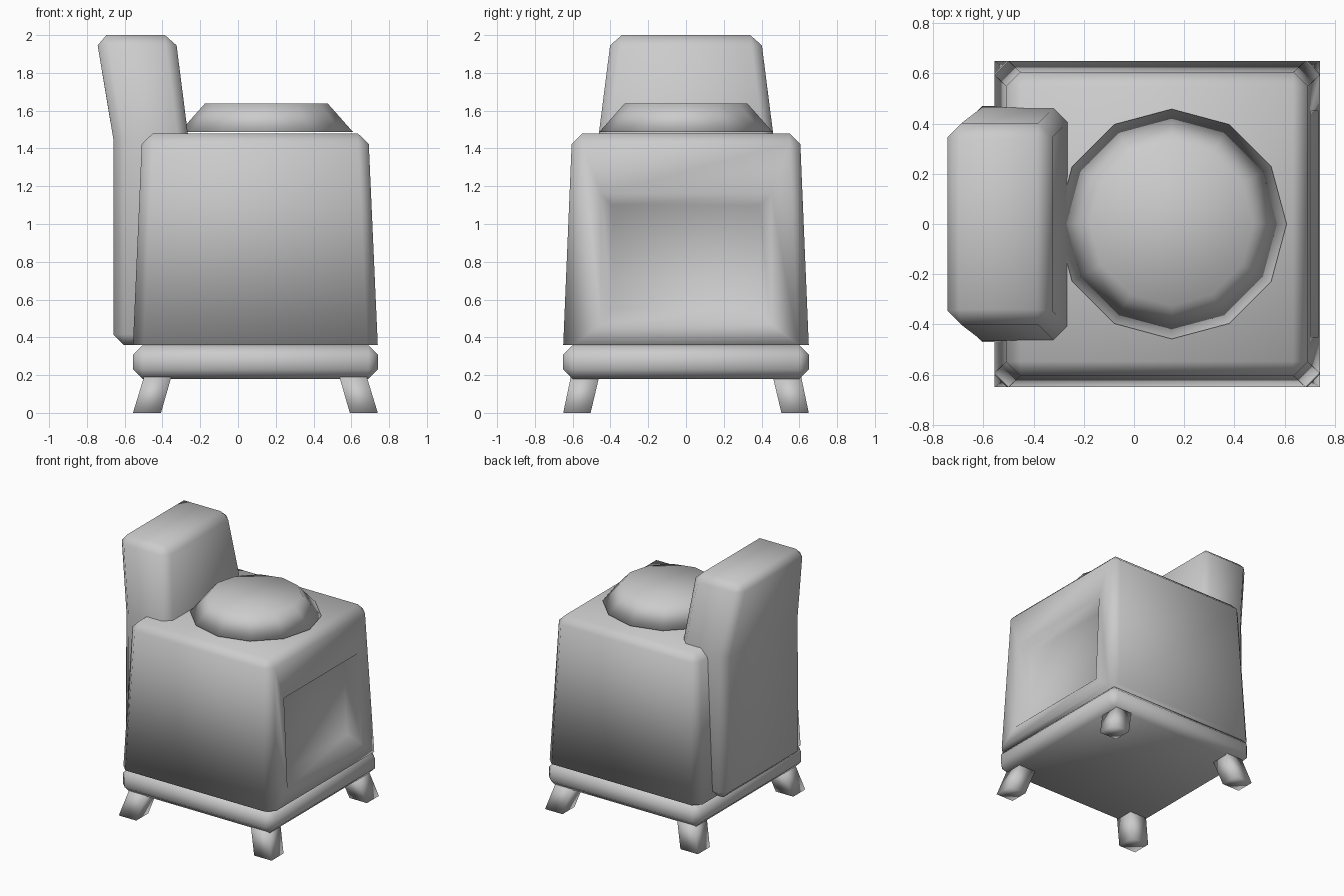
import bpy, bmesh, math
from mathutils import Vector

if "Cube" in bpy.data.objects:
    bpy.data.objects.remove(bpy.data.objects["Cube"])


def finish(name, bm):
    bmesh.ops.recalc_face_normals(bm, faces=bm.faces[:])
    for f in bm.faces:
        f.smooth = True
    me = bpy.data.meshes.new(name)
    bm.to_mesh(me)
    bm.free()
    ob = bpy.data.objects.new(name, me)
    bpy.context.collection.objects.link(ob)
    return ob


def loft(levels):
    """Closed solid from stacked rectangles (z, x0, x1, y0, y1)."""
    bm = bmesh.new()
    rings = [[bm.verts.new((x, y, z)) for x, y in
              ((x0, y0), (x1, y0), (x1, y1), (x0, y1))]
             for z, x0, x1, y0, y1 in levels]
    for a, b in zip(rings, rings[1:]):
        for i in range(4):
            j = (i + 1) % 4
            bm.faces.new((a[i], a[j], b[j], b[i]))
    bm.faces.new(rings[0][::-1])
    bm.faces.new(rings[-1])
    bm.normal_update()
    return bm


def chamfer(bm, width, skip_below=-1.0):
    """Single-cut bevel of sharp edges, leaving level edges under skip_below."""
    edges = [e for e in bm.edges if e.calc_face_angle(0) > math.radians(40)
             and max(v.co.z for v in e.verts) > skip_below]
    bmesh.ops.bevel(bm, geom=edges, offset=width, segments=1,
                    affect='EDGES', profile=0.5)
    bm.normal_update()


# Base slab
bm = loft([(0.18, -0.556, 0.74, -0.65, 0.65), (0.358, -0.556, 0.74, -0.65, 0.65)])
chamfer(bm, 0.05)
finish("base_slab", bm)

# Tapered body with a recessed panel on the +x side
bm = loft([(0.36, -0.556, 0.74, -0.65, 0.65), (1.48, -0.507, 0.69, -0.603, 0.603)])
chamfer(bm, 0.056, 0.4)
panel = max(bm.faces, key=lambda f: f.normal.x * f.calc_area())
for half, z0, z1, depth in ((0.45, 0.47, 1.16, 0.0), (0.39, 0.55, 1.10, 0.08)):
    bmesh.ops.inset_region(bm, faces=[panel], thickness=0.03)
    for v in panel.verts:
        z = z1 if v.co.z > 0.9 else z0
        x = 0.74 - 0.05 * (z - 0.36) / 1.12 - depth
        v.co = Vector((x, math.copysign(half, v.co.y), z))
finish("body", bm)

# Backrest that leans back above the body
bm = loft([(0.36, -0.66, -0.265, -0.47, 0.47),
           (1.45, -0.66, -0.262, -0.465, 0.465),
           (2.0, -0.752, -0.332, -0.395, 0.395)])
chamfer(bm, 0.055)
finish("backrest", bm)

# Twelve-sided domed cushion
bm = bmesh.new()
bmesh.ops.create_cone(bm, cap_ends=True, segments=12, radius1=0.458,
                      radius2=0.325, depth=0.15)
bmesh.ops.translate(bm, verts=bm.verts[:], vec=(0.15, 0, 1.563))
finish("cushion", bm)

# Four splayed legs
for sx, xname in ((-1, "left"), (1, "right")):
    for sy, yname in ((-1, "front"), (1, "back")):
        def rect(z, x_in, x_out, y_in, y_out):
            xs = sorted(0.092 + sx * v for v in (x_in, x_out))
            ys = sorted(sy * v for v in (y_in, y_out))
            return (z, *xs, *ys)
        bm = loft([rect(0.0, 0.50, 0.648, 0.505, 0.65),
                   rect(0.19, 0.445, 0.59, 0.46, 0.61)])
        finish(f"{yname}_{xname}_leg", bm)
